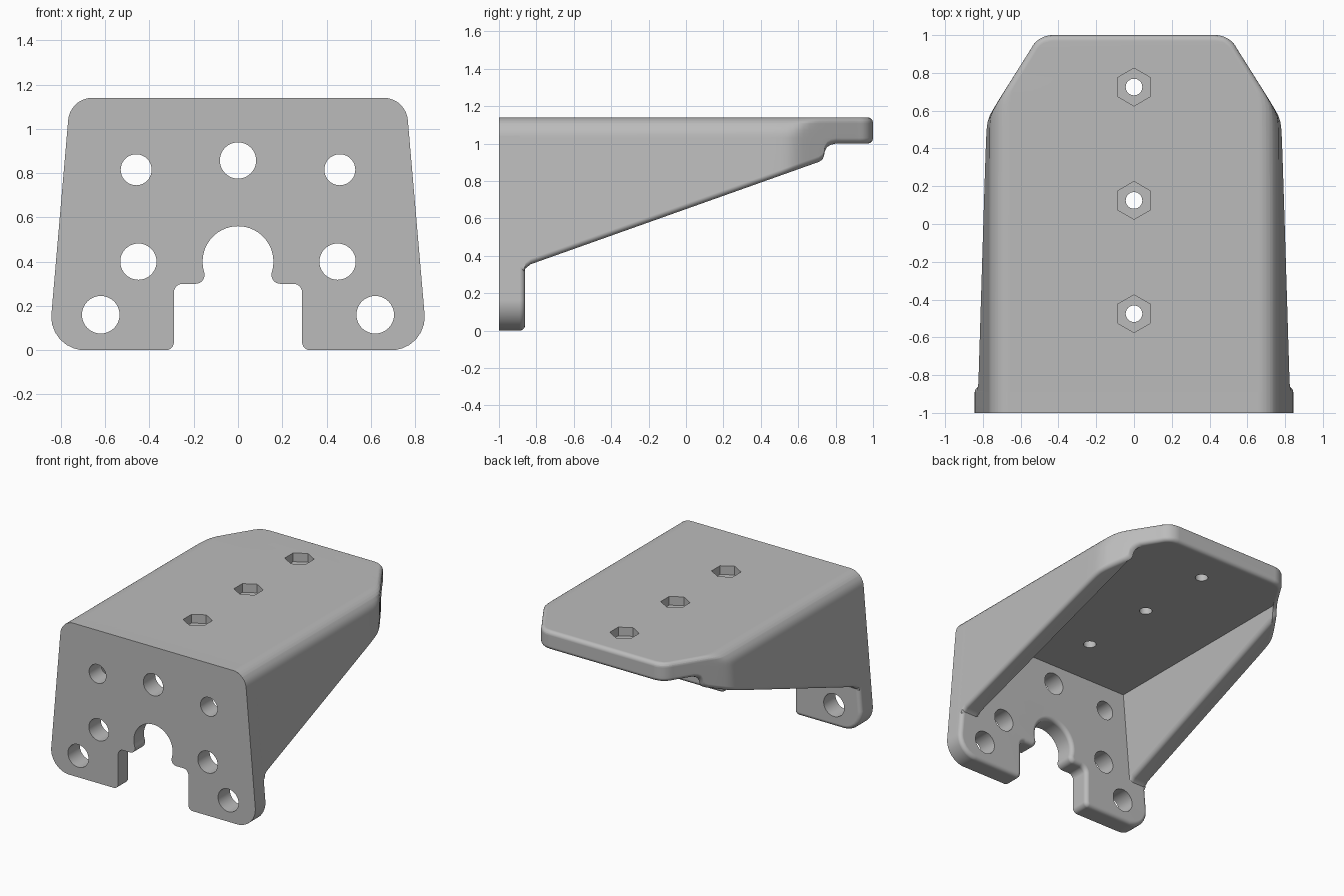
import bpy, bmesh, math
from math import sin, cos, pi, sqrt, radians
from mathutils import Vector, Matrix

cube = bpy.data.objects.get("Cube")
if cube:
    bpy.data.objects.remove(cube)

grey = bpy.data.materials.new("light_grey")
grey.use_nodes = True
GREY = (0.5, 0.5, 0.5, 1)
grey.diffuse_color = GREY
grey.node_tree.nodes["Principled BSDF"].inputs["Base Color"].default_value = GREY

TOP, PLATE_Z, FLANGE_Y = 1.14, 1.0, -0.86
R_EDGE, R_TOP, R_PLAN, WALL = 0.03, 0.11, 0.13, 0.145


def make_object(name, bm):
    mesh = bpy.data.meshes.new(name)
    bm.to_mesh(mesh)
    bm.free()
    mesh.materials.append(grey)
    obj = bpy.data.objects.new(name, mesh)
    bpy.context.collection.objects.link(obj)
    return obj


def loft(name, rings):
    """Skin equal-length closed rings and cap both ends."""
    bm = bmesh.new()
    rows = [[bm.verts.new(p) for p in ring] for ring in rings]
    n = len(rows[0])
    for a, b in zip(rows, rows[1:]):
        for i in range(n):
            j = (i + 1) % n
            bm.faces.new((a[i], a[j], b[j], b[i]))
    bm.faces.new(rows[0])
    bm.faces.new(rows[-1])
    bmesh.ops.remove_doubles(bm, verts=bm.verts, dist=1e-5)
    bmesh.ops.recalc_face_normals(bm, faces=bm.faces)
    return make_object(name, bm)


def drill(obj, centre, radius, depth, axis, sides=40):
    """Cut a round or hexagonal hole centred on a point."""
    bm = bmesh.new()
    bmesh.ops.create_cone(bm, cap_ends=True, segments=sides, radius1=radius,
                          radius2=radius, depth=depth)
    if axis == 'Y':
        bm.transform(Matrix.Rotation(pi / 2, 4, 'X'))
    bm.transform(Matrix.Translation(centre))
    cutter = make_object("hole_cutter", bm)
    cutter.hide_render = True
    mod = obj.modifiers.new("hole", 'BOOLEAN')
    mod.operation, mod.solver, mod.object = 'DIFFERENCE', 'EXACT', cutter
    bpy.context.view_layer.objects.active = obj
    bpy.ops.object.modifier_apply(modifier=mod.name)
    bpy.data.objects.remove(cutter)


def arc(cx, cz, r, a0, a1, n):
    steps = [radians(a0 + (a1 - a0) * i / n) for i in range(n + 1)]
    return [Vector((cx + r * cos(a), cz + r * sin(a))) for a in steps]


def fillet(before, corner, after, r, n=8):
    p = Vector(corner)
    u, v = (Vector(before) - p).normalized(), (Vector(after) - p).normalized()
    half = u.angle(v) / 2
    c = p + (u + v).normalized() * r / sin(half)
    d0, d1 = p + u * r / math.tan(half) - c, p + v * r / math.tan(half) - c
    return [c + d0.lerp(d1, i / n).normalized() * r for i in range(n + 1)]


def inset(points, e):
    """Offset a clockwise outline inward."""
    out = []
    for i, p in enumerate(points):
        d0 = (p - points[i - 1]).normalized()
        d1 = (points[(i + 1) % len(points)] - p).normalized()
        n0, n1 = Vector((d0.y, -d0.x)), Vector((d1.y, -d1.x))
        out.append(p + (n0 + n1) * e / (1 + n0.dot(n1)))
    return out


# Front plate: rounded trapezoid with a keyhole slot, back edges rounded over
corners = [((0, TOP), 0), ((0.7585, TOP), R_TOP), ((0.857, 0), 0.15),
           ((0.29, 0), 0.035), ((0.29, 0.3), 0.04), ((0.19, 0.3), 0)]
half = []
for (a, _), (b, r), (c, _) in zip(corners, corners[1:], corners[2:]):
    half += fillet(a, b, c, r)
half += arc(0.191, 0.34, 0.04, 270, 162.6, 9)
half += arc(0, 0.4, 0.16, -17.4, 90, 16)[1:]
outline = half + [Vector((-p.x, p.y)) for p in reversed(half[:-1])]
rings = [[(p.x, -1, p.y) for p in outline]]
for i in range(7):
    t = i / 6 * pi / 2
    y = FLANGE_Y - R_EDGE + R_EDGE * sin(t)
    rings.append([(p.x, y, p.y) for p in inset(outline, R_EDGE * (1 - cos(t)))])
front_plate = loft("front_plate", rings)

# Bolt holes through the front plate
for x, z, r in [(0, 0.857, 0.082), (0.46, 0.815, 0.07), (0.45, 0.4, 0.082), (0.62, 0.16, 0.085)]:
    for side in ((1, -1) if x else (1,)):
        drill(front_plate, (x * side, -0.93, z), r, 0.4, 'Y')

# Lower edge of the side walls, rising into the underside of the top
LOWER = [(-1, 0.31), (-0.865, 0.31), (-0.858, 0.333), (-0.83, 0.355), (0.71, 0.902),
         (0.73, 0.915), (0.738, 0.935), (0.742, 0.96), (0.755, 0.982),
         (0.775, 0.994), (0.8, PLATE_Z), (1, PLATE_Z)]


def lower_edge(y):
    for (y0, z0), (y1, z1) in zip(LOWER, LOWER[1:]):
        if y <= y1:
            return z0 + (z1 - z0) * (y - y0) / (y1 - y0)
    return PLATE_Z


def edge_inset(h):
    """Inset of a rounded edge at height h from its flat face."""
    k = min(max(R_EDGE - h, 0), R_EDGE)
    return R_EDGE - sqrt(R_EDGE ** 2 - k ** 2)


def side_x(z):
    """Leaning outer side with a large top round."""
    k = z - (TOP - R_TOP)
    if k > 0:
        return 0.658 + sqrt(max(R_TOP ** 2 - k ** 2, 0))
    return 0.768 - k * 0.086


def plan_x(y, e):
    """Angled rear corner seen in plan, moved inward by e."""
    cy, r = 1 - R_PLAN, R_PLAN - e
    if y > cy + r * 0.535:
        return 0.43 + sqrt(max(r ** 2 - (y - cy) ** 2, 0))
    return 0.5 + (1 - y) * 0.633 - e * 1.184


def outer_x(y, z, zb):
    low = edge_inset(z - zb)
    a = side_x(z) - low
    b = plan_x(y, max(edge_inset(TOP - z), low))
    return (a + b - sqrt((a - b) ** 2 + 0.0004)) / 2


def section(y):
    """Inverted U across the bracket at depth y."""
    zb = lower_edge(y)
    squeeze = edge_inset(1 - y)
    lo, hi = zb + squeeze, TOP - squeeze
    quarter = [i / 8 * pi / 2 for i in range(9)]
    levels = {round(TOP - r + r * cos(t), 5) for r in (R_TOP, R_EDGE) for t in quarter}
    levels = sorted(levels, reverse=True)
    rim = [zb + R_EDGE * (1 - sin(t)) for t in quarter]
    pts = []
    for z in levels + rim:
        z = min(max(z, lo), hi)
        pts.append((outer_x(y, z, zb), z))
    bottom_x = pts[-1][0]
    for z in list(reversed(rim)) + [PLATE_Z]:
        z = max(min(z, PLATE_Z), lo)
        x = side_x(z) - WALL + edge_inset(z - zb) * (zb < PLATE_Z)
        pts.append((min(x, bottom_x), z))
    pts += [(-x, z) for x, z in reversed(pts)]
    return [(x, y, z) for x, z in pts]


# Top and side walls as one lofted shell
stations = [-0.999] + [y for y, _ in LOWER[1:-1]] + [-0.4, 0, 0.3]
stations += [0.42 + 0.03 * i for i in range(10)]
stations += [0.85, 0.9, 0.93, 0.945, 0.96]
stations += [1 - R_EDGE + R_EDGE * sin(i / 8 * pi / 2) for i in range(9)]
shell = loft("top_and_side_walls", [section(y) for y in sorted(stations)])

# Hexagonal nut pockets with bolt holes through the top
for y in (0.725, 0.125, -0.475):
    drill(shell, (0, y, TOP), 0.1, 0.13, 'Z', 6)
    drill(shell, (0, y, 1.05), 0.044, 0.4, 'Z', 32)

for obj in (front_plate, shell):
    bpy.ops.object.select_all(action='DESELECT')
    obj.select_set(True)
    bpy.context.view_layer.objects.active = obj
    bpy.ops.object.shade_smooth_by_angle(angle=radians(32))
    mod = obj.modifiers.new("flat_face_normals", 'WEIGHTED_NORMAL')
    mod.keep_sharp = True
